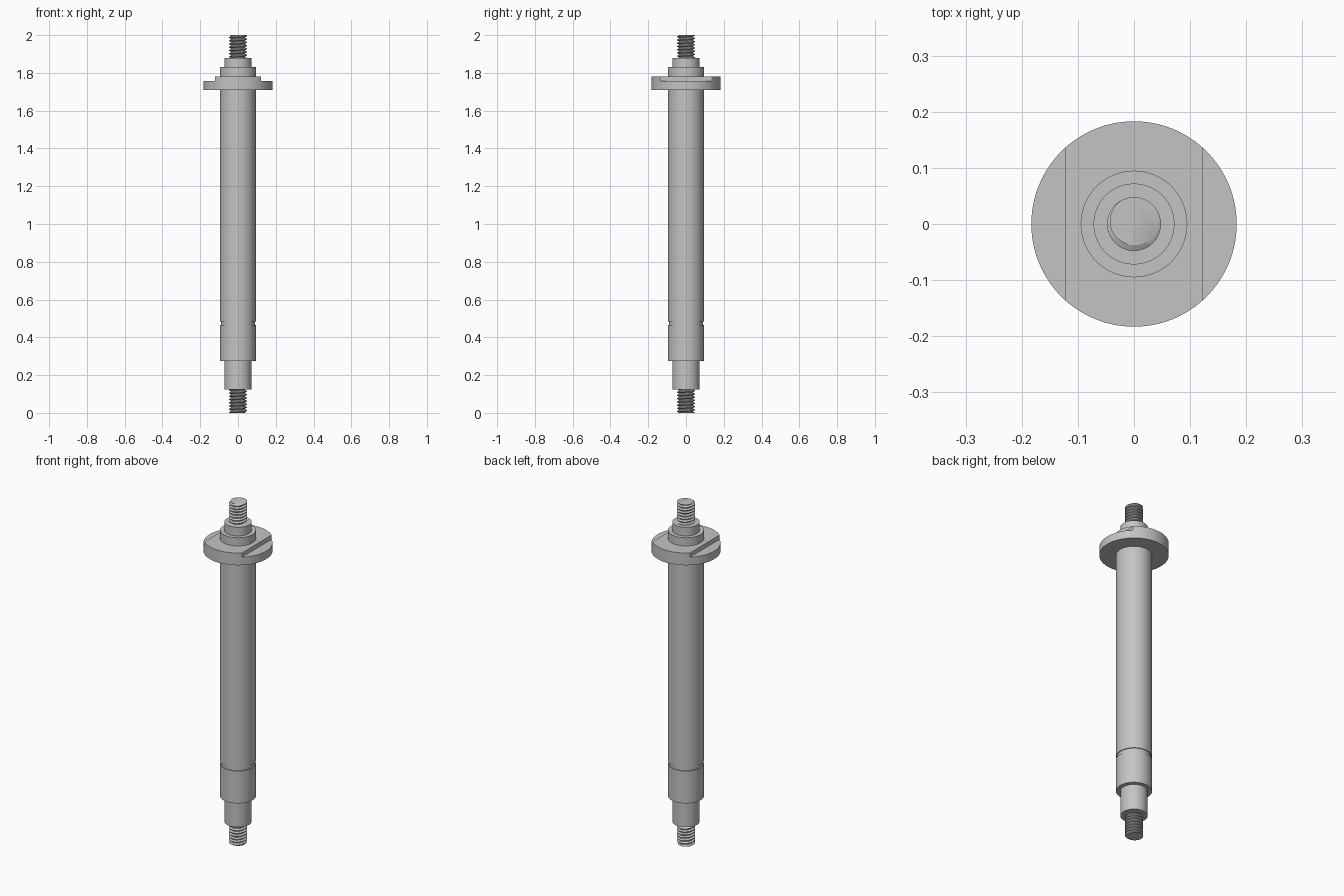
import bpy
import bmesh
from math import cos, sin, tau, radians

cube = bpy.data.objects.get("Cube")
if cube:
    bpy.data.objects.remove(cube)

# Single bare metal colour
GREY = (0.55, 0.55, 0.55, 1)
steel = bpy.data.materials.new("steel_grey")
steel.use_nodes = True
steel.diffuse_color = GREY
steel.node_tree.nodes["Principled BSDF"].inputs["Base Color"].default_value = GREY


def finish(name, bm):
    """Turn a bmesh into a shaded object."""
    bmesh.ops.recalc_face_normals(bm, faces=bm.faces)
    mesh = bpy.data.meshes.new(name)
    bm.to_mesh(mesh)
    bm.free()
    mesh.materials.append(steel)
    obj = bpy.data.objects.new(name, mesh)
    bpy.context.collection.objects.link(obj)
    smooth(obj)
    return obj


def smooth(obj):
    bpy.ops.object.select_all(action="DESELECT")
    obj.select_set(True)
    bpy.context.view_layer.objects.active = obj
    bpy.ops.object.shade_smooth_by_angle(angle=radians(30))


def lathe(name, profile, sides=96):
    """Revolve (radius, height) points about z."""
    bm = bmesh.new()
    verts = [bm.verts.new((r, 0, z)) for r, z in profile]
    edges = [bm.edges.new(pair) for pair in zip(verts, verts[1:])]
    bmesh.ops.spin(bm, geom=verts + edges, cent=(0, 0, 0), axis=(0, 0, 1),
                   angle=tau, steps=sides, use_merge=True)
    bmesh.ops.remove_doubles(bm, verts=bm.verts, dist=1e-5)
    return finish(name, bm)


def thread(name, bottom, top, crest=0.048, root=0.038, pitch=0.017, sides=48):
    """Helical V thread, trimmed flat at both ends."""
    bm = bmesh.new()
    section = [(crest, -0.08), (crest, 0.08), (root, 0.4), (root, 0.6)]
    turns = int((top - bottom) / pitch) + 5
    columns = []
    for i in range(turns * sides):
        a = tau * i / sides + tau / 4
        z = top + pitch * (i / sides - turns + 2)
        columns.append([bm.verts.new((r * cos(a), r * sin(a), z + p * pitch))
                        for r, p in section])
    for i in range(len(columns) - 1):
        a, b = columns[i], columns[i + 1]
        for j in range(3):
            bm.faces.new((a[j], b[j], b[j + 1], a[j + 1]))
        if i + 1 + sides < len(columns):
            bm.faces.new((a[3], b[3], columns[i + 1 + sides][0], columns[i + sides][0]))
    for z, side in ((bottom, -1), (top, 1)):
        cut = bmesh.ops.bisect_plane(
            bm, geom=bm.verts[:] + bm.edges[:] + bm.faces[:], dist=1e-6,
            plane_co=(0, 0, z), plane_no=(0, 0, side), clear_outer=True)
        rim = [e for e in cut["geom_cut"] if isinstance(e, bmesh.types.BMEdge)]
        bmesh.ops.holes_fill(bm, edges=rim, sides=0)
    return finish(name, bm)


# Stepped shaft with a shallow ring groove near the lower end
BODY, NECK, GROOVE = 0.095, 0.072, 0.09
lathe("shaft", [
    (0, 0.125), (NECK, 0.125), (NECK, 0.275), (BODY, 0.275),
    (BODY, 0.464), (GROOVE, 0.464), (GROOVE, 0.485), (BODY, 0.485),
    (BODY, 1.83), (NECK, 1.83), (NECK, 1.88), (0, 1.88)])

# Flange with a shallow step milled on its left and right sides
flange = lathe("flange", [(0, 1.71), (0.183, 1.71), (0.183, 1.782), (0, 1.782)], 128)
for side in (-1, 1):
    bpy.ops.mesh.primitive_cube_add(size=1, location=(side * 0.222, 0, 1.807))
    cutter = bpy.context.object
    cutter.name = "flange_cutter"
    cutter.scale = (0.2, 0.6, 0.1)
    cutter.hide_render = True
    bpy.context.view_layer.objects.active = flange
    mod = flange.modifiers.new("step", "BOOLEAN")
    mod.operation = "DIFFERENCE"
    mod.solver = "EXACT"
    mod.object = cutter
    bpy.ops.object.modifier_apply(modifier=mod.name)
    bpy.data.objects.remove(cutter)
smooth(flange)

# Threaded ends
thread("upper_thread", 1.87, 2.0)
thread("lower_thread", 0.0, 0.135)
